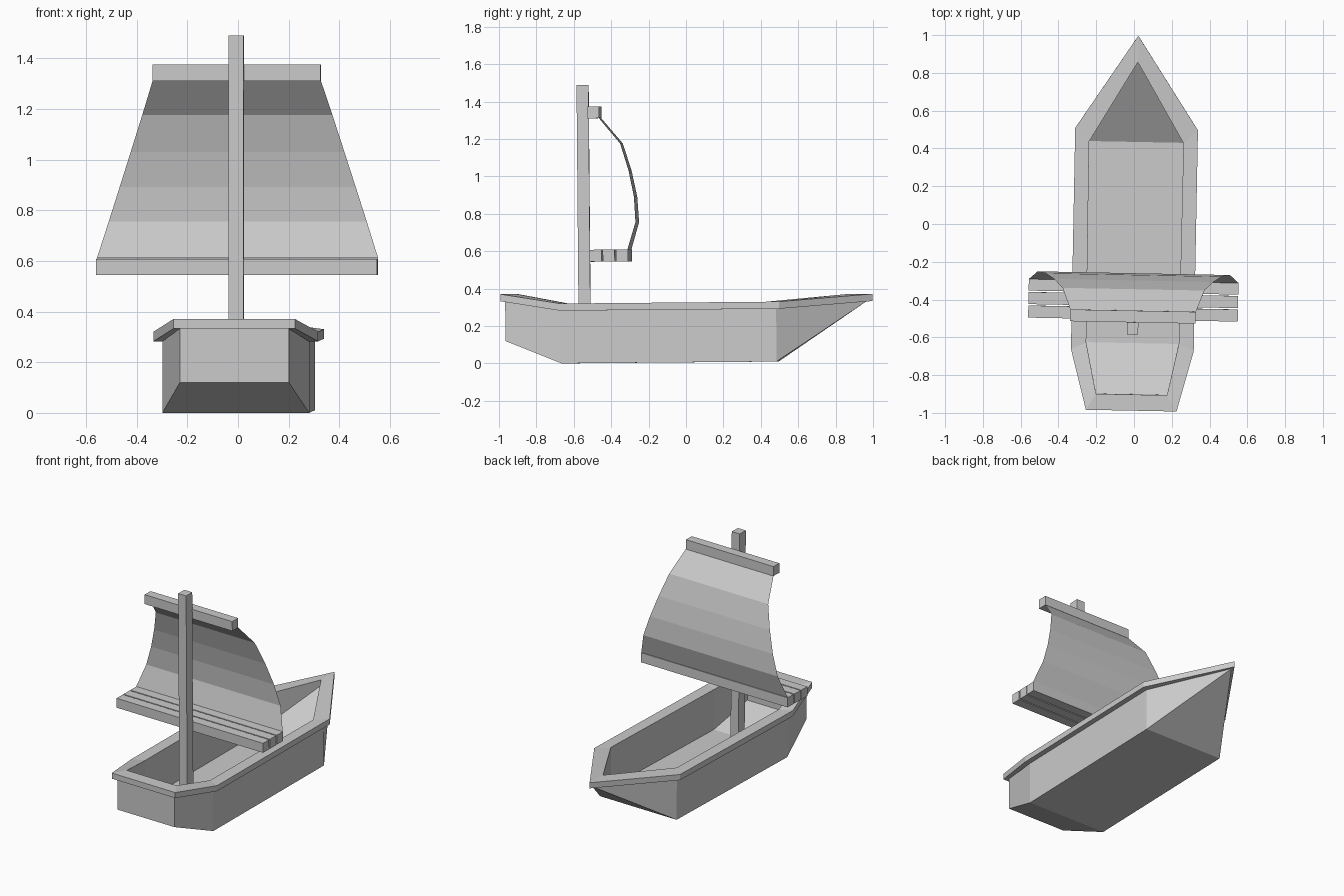
import bpy
import bmesh
from math import radians
from mathutils import Matrix

cube = bpy.data.objects.get("Cube")
if cube:
    bpy.data.objects.remove(cube, do_unlink=True)

# One plain grey for the whole boat
grey = bpy.data.materials.new("plain_grey")
grey.use_nodes = True
GREY = (0.6, 0.6, 0.6, 1)
grey.diffuse_color = GREY
grey.node_tree.nodes["Principled BSDF"].inputs["Base Color"].default_value = GREY

# The boat sits with a slight turn and a slight pitch
POSE = (Matrix.Translation((0.004, 0, 0.006))
        @ Matrix.Rotation(radians(-1.1), 4, 'Z')
        @ Matrix.Rotation(radians(0.5), 4, 'X'))


def finish(name, bm, solid=True):
    bmesh.ops.remove_doubles(bm, verts=bm.verts, dist=0.0005)
    if solid:
        bmesh.ops.recalc_face_normals(bm, faces=bm.faces)
    mesh = bpy.data.meshes.new(name)
    bm.to_mesh(mesh)
    bm.free()
    mesh.materials.append(grey)
    obj = bpy.data.objects.new(name, mesh)
    obj.matrix_world = POSE
    bpy.context.collection.objects.link(obj)


def box(name, size, centre):
    bm = bmesh.new()
    bmesh.ops.create_cube(bm, size=1, matrix=Matrix.Translation(centre)
                          @ Matrix.Diagonal((*size, 1)))
    finish(name, bm)


def outline(half, heights):
    """Full ring from (half width, y) stations running stern to bow."""
    right = [(w, y, z) for (w, y), z in zip(half, heights)]
    return right + [(-x, y, z) for x, y, z in reversed(right[:-1])]


def bridge(bm, a, b):
    n = len(a)
    for i in range(n):
        j = (i + 1) % n
        bm.faces.new((a[i], a[j], b[j], b[i]))


def cap(bm, r):
    for ids in ((0, 1, 5, 6), (1, 2, 4, 5), (2, 3, 4)):
        bm.faces.new([r[i] for i in ids])


# Stations: stern, rear shoulder, front shoulder, bow
rim_outer = [(0.24, -0.985), (0.325, -0.665), (0.325, 0.505), (0, 1.0)]
rim_inner = [(0.188, -0.9), (0.245, -0.63), (0.25, 0.435), (0, 0.86)]
hull_side = [(0.215, -0.96), (0.29, -0.66), (0.29, 0.49), (0, 0.97)]
top = [0.373, 0.32, 0.32, 0.357]
under = [z - 0.038 for z in top]
keel = [0.122, 0, 0, under[3]]
floor = [0.165, 0.05, 0.05, under[3]]

# Hull: outer wall, top edge, inner wall and floor
bm = bmesh.new()
rings = [[bm.verts.new(p) for p in outline(half, z)] for half, z in (
    (hull_side, keel), (hull_side, under), (rim_inner, under), (rim_inner, floor))]
for a, b in zip(rings, rings[1:]):
    bridge(bm, a, b)
cap(bm, rings[0])
cap(bm, rings[-1])
bmesh.ops.dissolve_degenerate(bm, dist=0.0005, edges=bm.edges)
finish("hull", bm)

# Overhanging rim
bm = bmesh.new()
rings = [[bm.verts.new(p) for p in outline(half, z)] for half, z in (
    (rim_outer, under), (rim_outer, top), (rim_inner, top), (rim_inner, under))]
for i in range(4):
    bridge(bm, rings[i], rings[(i + 1) % 4])
finish("rim", bm)

# Mast and spars
box("mast", (0.06, 0.064, 1.44), (-0.001, -0.54, 0.768))
box("upper_yard", (0.664, 0.062, 0.064), (0, -0.478, 1.341))
for i in range(3):
    box(f"lower_yard_{i + 1}", (1.11, 0.064, 0.064), (0, -0.469 + i * 0.0715, 0.574))

# Billowing sail sheet: profile of (y, z), tapering upward
profile = [(-0.448, 1.309), (-0.335, 1.173), (-0.29, 1.027),
           (-0.262, 0.888), (-0.254, 0.752), (-0.297, 0.607)]
bm = bmesh.new()
rows = []
for y, z in profile:
    w = 0.332 + (1.309 - z) * 0.318
    rows.append([bm.verts.new((s * w, y, z)) for s in (-1, 1)])
for a, b in zip(rows, rows[1:]):
    bm.faces.new((a[0], a[1], b[1], b[0]))
finish("sail", bm, solid=False)
